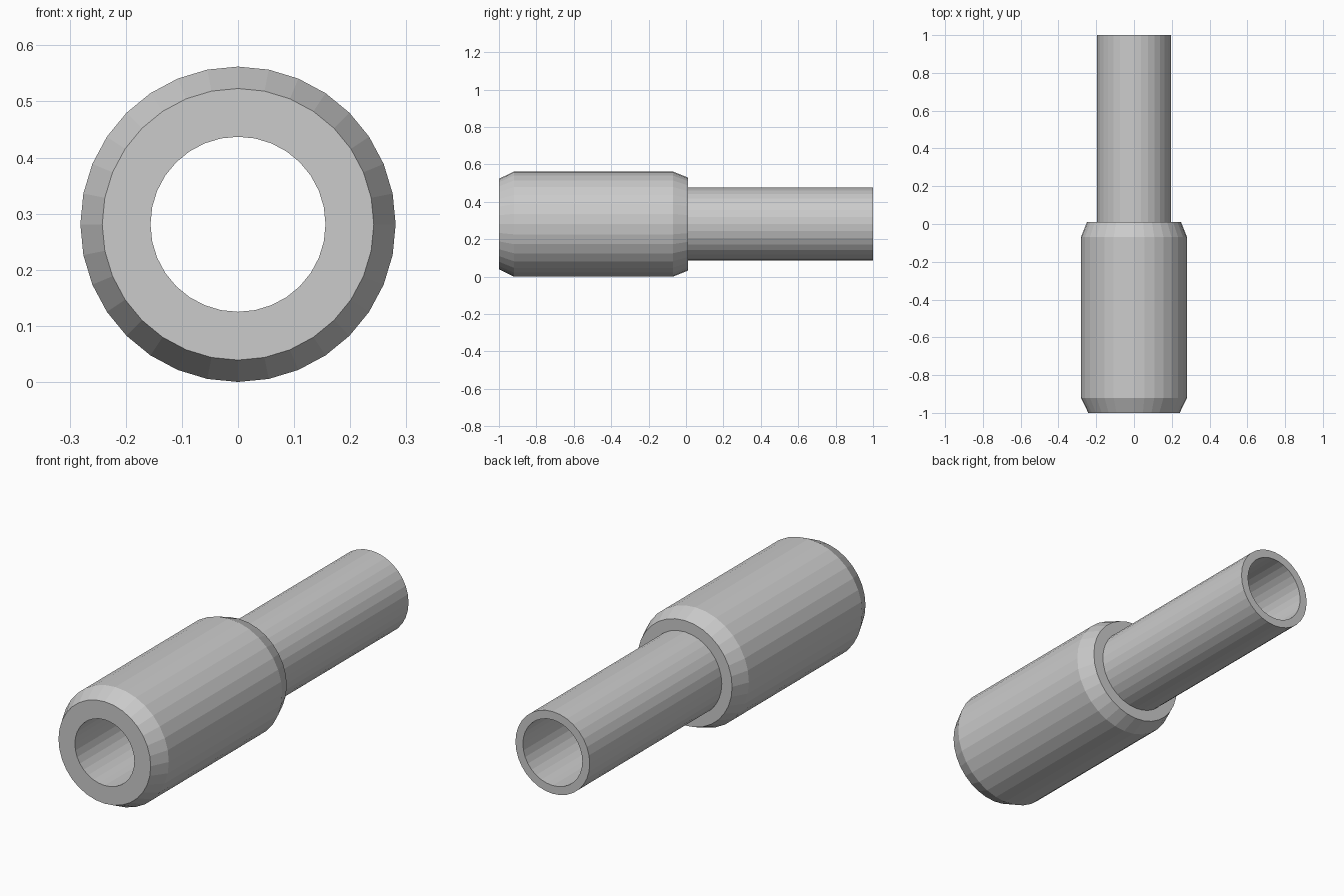
import bpy, bmesh
from math import sin, cos, tau

if "Cube" in bpy.data.objects:
    bpy.data.objects.remove(bpy.data.objects["Cube"])

SIDES = 32
CENTRE_Z = 0.281


def lathe_ring(name, profile):
    """Revolve a closed (radius, y) profile around the y axis."""
    bm = bmesh.new()
    rings = []
    for i in range(SIDES):
        a = tau * i / SIDES
        rings.append([bm.verts.new((r * sin(a), y, CENTRE_Z + r * cos(a)))
                      for r, y in profile])
    n = len(profile)
    for i in range(SIDES):
        a, b = rings[i], rings[(i + 1) % SIDES]
        for j in range(n):
            k = (j + 1) % n
            bm.faces.new((a[j], a[k], b[k], b[j]))
    bmesh.ops.recalc_face_normals(bm, faces=bm.faces)
    mesh = bpy.data.meshes.new(name)
    bm.to_mesh(mesh)
    bm.free()
    obj = bpy.data.objects.new(name, mesh)
    bpy.context.collection.objects.link(obj)
    return obj


# Chamfered sleeve stepping down to a thin tube, with one straight bore
lathe_ring("stepped_sleeve", [
    (0.156, -1.0), (0.242, -1.0), (0.281, -0.92),    # front face and chamfer
    (0.281, -0.07), (0.249, 0.01), (0.195, 0.01),    # rear chamfer and shoulder
    (0.195, 1.0), (0.156, 1.0),                      # thin tube and its rim
])
